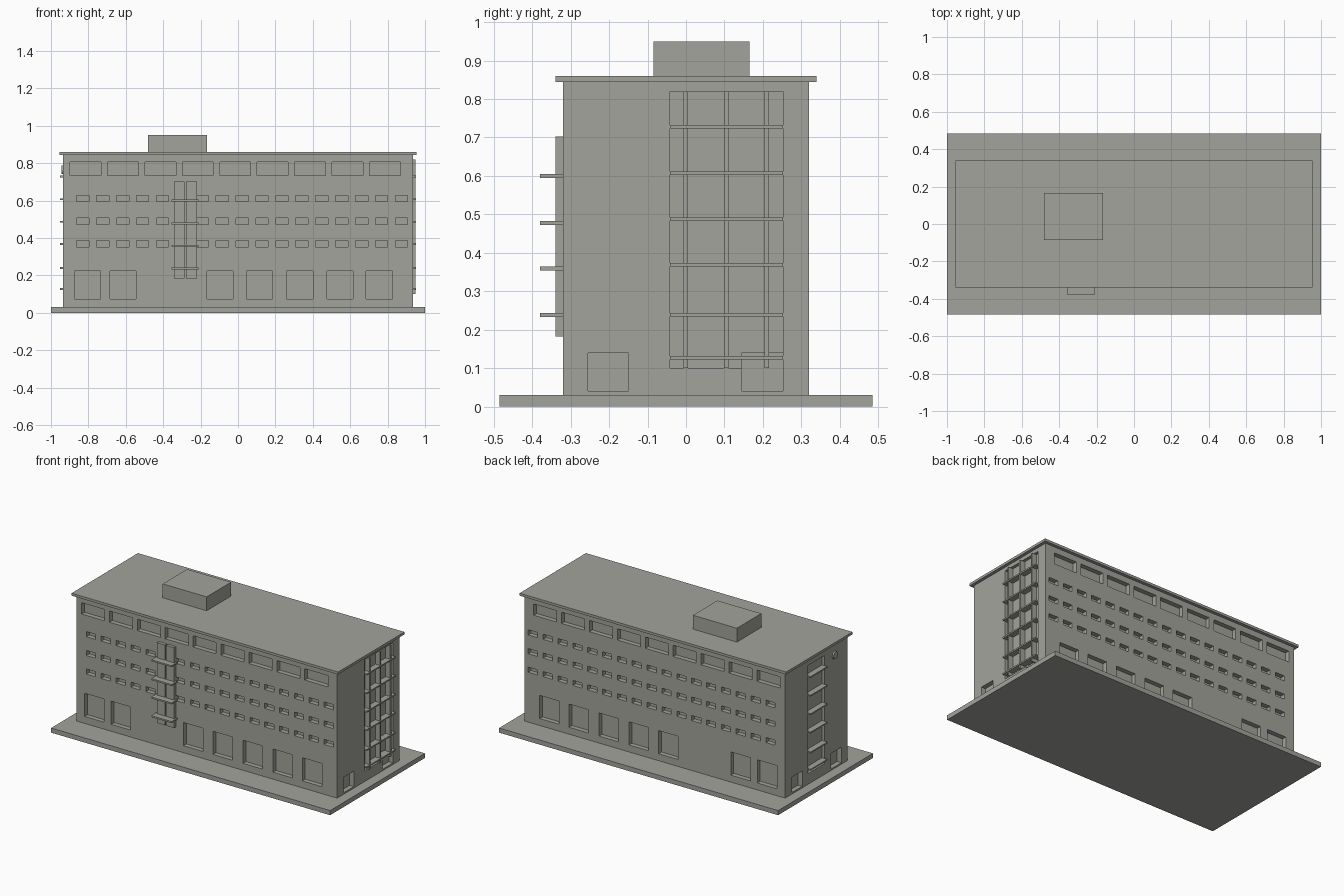
import bpy, bmesh, math
from mathutils import Matrix

if "Cube" in bpy.data.objects:
    bpy.data.objects.remove(bpy.data.objects["Cube"])

concrete = bpy.data.materials.new("warm grey concrete")
concrete.diffuse_color = (0.37, 0.37, 0.335, 1)
concrete.use_nodes = True
concrete.node_tree.nodes["Principled BSDF"].inputs["Base Color"].default_value = concrete.diffuse_color


def boxes(name, ranges):
    """One object made of boxes given as (x0, x1, y0, y1, z0, z1)."""
    bm = bmesh.new()
    for x0, x1, y0, y1, z0, z1 in ranges:
        m = Matrix.Translation(((x0 + x1) / 2, (y0 + y1) / 2, (z0 + z1) / 2))
        m = m @ Matrix.Diagonal((x1 - x0, y1 - y0, z1 - z0, 1))
        bmesh.ops.create_cube(bm, size=1, matrix=m)
    mesh = bpy.data.meshes.new(name)
    bm.to_mesh(mesh)
    bm.free()
    mesh.materials.append(concrete)
    obj = bpy.data.objects.new(name, mesh)
    bpy.context.collection.objects.link(obj)
    return obj


def cut(target, ranges):
    """Cut recesses into the target and drop the cutter."""
    cutter = boxes("recess_cutter", ranges)
    cutter.hide_render = True
    mod = target.modifiers.new("recesses", "BOOLEAN")
    mod.operation, mod.solver, mod.object = "DIFFERENCE", "EXACT", cutter
    bpy.context.view_layer.objects.active = target
    bpy.ops.object.modifier_apply(modifier=mod.name)
    bpy.data.objects.remove(cutter)


X, Y = 0.935, 0.32      # half size of the walls
DEPTH = 0.03            # depth of the window recesses

# Ground slab, walls, roof and rooftop block
boxes("ground_slab", [(-1, 1, -0.485, 0.485, 0, 0.03)])
walls = boxes("walls", [(-X, X, -Y, Y, 0.03, 0.844)])
boxes("roof_slab", [(-0.955, 0.955, -0.34, 0.34, 0.844, 0.86)])
boxes("rooftop_block", [(-0.48, -0.165, -0.085, 0.165, 0.86, 0.95)])

# Windows on both long walls: (centre x, width, bottom, top)
windows = [(-0.815 + 0.2 * i, 0.165, 0.733, 0.806) for i in range(9)]
for z in (0.353, 0.473, 0.595):
    windows += [(-0.83 + 0.1065 * i, 0.066, z, z + 0.033) for i in range(17)]
windows += [(x, 0.14, 0.075, 0.225)
            for x in (-0.805, -0.615, -0.097, 0.115, 0.33, 0.545, 0.755)]
for side in (-1, 1):
    inner, outer = sorted((side * (Y - DEPTH), side * (Y + 0.05)))
    cut(walls, [(x - w / 2, x + w / 2, inner, outer, z0, z1)
                for x, w, z0, z1 in windows
                if not (side < 0 and abs(x + 0.298) < 0.02 and w < 0.1)])

# Stairwell glazing recesses and doors on the end walls
cut(walls, [(X - 0.02, 1, -0.042, 0.252, 0.10, 0.82),
            (-1, -X + 0.02, -0.085, 0.085, 0.10, 0.80)])
for side in (-1, 1):
    x0, x1 = sorted((side * (X - DEPTH), side))
    cut(walls, [(x0, x1, -0.255, -0.15, 0.04, 0.14),
                (x0, x1, 0.145, 0.252, 0.04, 0.14)])

# Grid of mullions and ledges on the end walls
ledges = (0.123, 0.235, 0.364, 0.483, 0.603, 0.724)
boxes("end_mullions", [(X - 0.03, X + 0.013, y, y + 0.012, 0.10, 0.82)
                       for y in (-0.007, 0.099, 0.204)])
boxes("end_ledges", [(X - 0.03, X + 0.018, -0.042, 0.252, z, z + 0.009)
                     for z in ledges])
boxes("rear_end_ledges", [(-X - 0.018, -X + 0.03, -0.085, 0.085, z, z + 0.009)
                          for z in ledges])

# Twin fins and balcony ledges on the front wall
boxes("front_fins", [(-0.343, -0.286, -0.34, -Y, 0.183, 0.703),
                     (-0.278, -0.22, -0.34, -Y, 0.183, 0.703)])
boxes("balcony_ledges", [(-0.355, -0.21, -0.38, -Y, z, z + 0.01)
                         for z in (0.233, 0.354, 0.473, 0.595)])

# Round plaque on the left end wall
bpy.ops.mesh.primitive_cylinder_add(vertices=12, radius=0.024, depth=0.012,
                                    location=(-X - 0.004, -0.185, 0.765),
                                    rotation=(0, math.pi / 2, 0))
plaque = bpy.context.object
plaque.name = "round_plaque"
plaque.data.materials.append(concrete)
